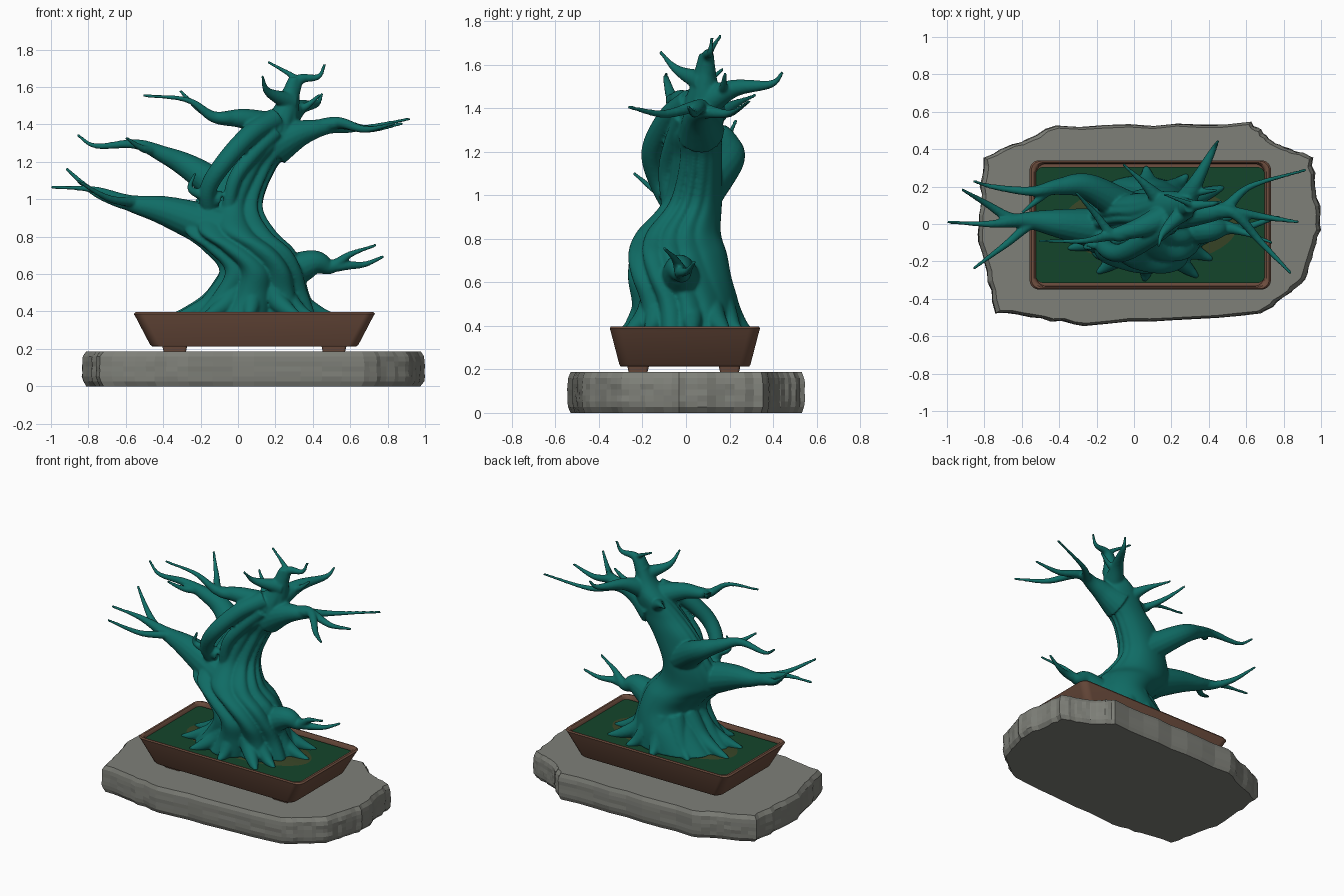
import bpy, bmesh, math, random
from mathutils import Vector

if "Cube" in bpy.data.objects:
    bpy.data.objects.remove(bpy.data.objects["Cube"])
random.seed(4)
TAU = 2 * math.pi


def material(name, *rgb):
    m = bpy.data.materials.new(name)
    m.diffuse_color = (*rgb, 1)
    m.use_nodes = True
    m.node_tree.nodes["Principled BSDF"].inputs["Base Color"].default_value = m.diffuse_color
    return m


def loft(bm, rings):
    """Skin closed rings of points and cap both ends."""
    vs = [[bm.verts.new(p) for p in r] for r in rings]
    n = len(vs[0])
    for a, b in zip(vs, vs[1:]):
        for i in range(n):
            j = (i + 1) % n
            bm.faces.new((a[i], a[j], b[j], b[i]))
    bm.faces.new(vs[0][::-1])
    bm.faces.new(vs[-1])


def finish(bm, name, mat, smooth=True):
    bmesh.ops.recalc_face_normals(bm, faces=bm.faces)
    me = bpy.data.meshes.new(name)
    bm.to_mesh(me)
    bm.free()
    me.materials.append(mat)
    ob = bpy.data.objects.new(name, me)
    bpy.context.collection.objects.link(ob)
    if smooth:
        bpy.ops.object.select_all(action='DESELECT')
        ob.select_set(True)
        bpy.context.view_layer.objects.active = ob
        bpy.ops.object.shade_smooth_by_angle(angle=math.radians(40))
    return ob


def spline(pts, n=8):
    """Catmull-Rom through points of any dimension."""
    p = [tuple(2 * a - b for a, b in zip(pts[0], pts[1]))] + list(pts)
    p.append(tuple(2 * a - b for a, b in zip(pts[-1], pts[-2])))
    out = []
    for k in range(1, len(p) - 2):
        for s in range(n):
            t = s / n
            out.append(tuple(0.5 * (2 * b + (c - a) * t + (2 * a - 5 * b + 4 * c - d) * t * t
                                    + (3 * b - a - 3 * c + d) * t ** 3)
                             for a, b, c, d in zip(*p[k - 1:k + 3])))
    return out + [pts[-1]]


def tube(bm, pts, r0, r1=.009, power=1.1, seg=16):
    """Tapered tube; returns its centre line and radii."""
    path = [Vector(p) for p in spline(pts)]
    last = path[1] - path[0]
    side = last.orthogonal().normalized()
    rings, radii = [], []
    for i, c in enumerate(path):
        d = (path[min(i + 1, len(path) - 1)] - path[max(i - 1, 0)]).normalized()
        side = last.rotation_difference(d) @ side
        last, up = d, d.cross(side)
        radii.append(r1 + (r0 - r1) * (1 - i / (len(path) - 1)) ** power)
        rings.append([c + radii[-1] * (math.cos(a) * side + math.sin(a) * up)
                      for a in (TAU * k / seg for k in range(seg))])
    loft(bm, rings)
    return path, radii


def branch(bm, r0, pts, *twigs):
    """Limb with twigs (t, x, y, z): each leaves along the limb, then bends up to its tip."""
    path, radii = tube(bm, pts, r0, power=1.8)
    for t, *tip in twigs:
        i = int(t * (len(path) - 2))
        start, tip = path[i], Vector(tip)
        reach = (tip - start).length
        bend = start + (path[i + 1] - start).normalized() * reach * .3
        dip = bend.lerp(tip, .5) - Vector((0, 0, .06 * reach))
        tube(bm, [start, bend, dip, tip], min(radii[i] * .85, .045), power=1.2)


def rounded_rect(hx, hy, r, z, cx=.087, cy=-.005):
    pts = []
    for q, (sx, sy) in enumerate(((1, 1), (-1, 1), (-1, -1), (1, -1))):
        for k in range(9):
            # alternate quadrants sweep so the outline stays in order
            a = TAU / 4 * (q + k / 8)
            pts.append((cx + sx * (hx - r) + r * math.cos(a), cy + sy * (hy - r) + r * math.sin(a), z))
    return pts


teal = material("teal", .005, .15, .13)
clay = material("clay", .16, .078, .05)
stone = material("stone", .21, .215, .19)

# stone slab: chipped outline, stepped sides
corners = [(-.8, .36), (-.42, .52), (.62, .54), (.76, .43), (.95, .36), (1, 0), (.92, -.29),
           (.68, -.485), (-.26, -.54), (-.74, -.47), (-.84, -.05)]
outline = []
for (ax, ay), (bx, by) in zip(corners, corners[1:] + corners[:1]):
    for k in range(8):
        t = k / 8
        outline.append((ax + (bx - ax) * t + random.uniform(-.008, .008),
                        ay + (by - ay) * t + random.uniform(-.008, .008)))
rings = []
for k in range(8):
    h = k / 7
    s = 1 - .025 * abs(2 * h - 1) ** 5
    rings.append([(.08 + (x - .08) * w, y * w, .187 * h)
                  for x, y in outline for w in (s + random.uniform(-.004, .004),)])
bm = bmesh.new()
loft(bm, rings)
finish(bm, "stone_slab", stone, False)

# tray pot with rim
bm = bmesh.new()
loft(bm, [rounded_rect(h, h - .3 + .05 * (.645 - h) / .1, .05, z) for h, z in (
    (.545, .213), (.557, .222), (.638, .377), (.645, .387), (.636, .396), (.622, .396), (.613, .388), (.608, .36))])
finish(bm, "pot", clay)

# pot feet
bm = bmesh.new()
for fx in (-.338, .513):
    for fy in (-.22, .2):
        loft(bm, [rounded_rect(.06, .043, .012, .186, fx, fy), rounded_rect(.069, .052, .014, .225, fx, fy)])
finish(bm, "pot_feet", clay)

# soil: mossy bed and an earthy mound under the trunk
bm = bmesh.new()
loft(bm, [rounded_rect(.612, .31, .04, z) for z in (.355, .372)])
finish(bm, "moss_bed", material("moss", .007, .06, .024))
bm = bmesh.new()
loft(bm, [[(.087 + .5 * s * math.cos(a), .23 * s * math.sin(a), .388 - .018 * s * s)
           for a in (TAU * k / 48 for k in range(48))] for s in (1, .8, .6, .4)])
finish(bm, "earth_mound", material("earth", .04, .06, .02))

# trunk: centre x, y, height, half widths; grooves run down the front
bm = bmesh.new()
trunk = [(.06, .01, .37, .35, .245), (.1, 0, .5, .265, .235), (.125, -.03, .62, .215, .23), (.06, -.04, .73, .235, .22),
         (-.04, -.03, .83, .24, .185), (-.045, .035, .97, .18, .13), (.04, .06, 1.16, .16, .11),
         (.14, .06, 1.28, .15, .11), (.205, .08, 1.4, .11, .1), (.26, .085, 1.5, .065, .065), (.3, .09, 1.65, .03, .03)]
rings = []
for cx, cy, z, rx, ry in spline(trunk):
    ring = []
    for k in range(160):
        a = TAU * k / 160
        front = max(0, .5 - .6 * math.sin(a)) * max(0, min(1, (1.5 - z) / .3))
        twist = a + .6 * z + .1 * math.sin(9 * z)
        groove = abs(math.sin(5.5 * twist + .9 * math.sin(2 * a))) ** .8 - .62
        s = 1 + .2 * front * groove + .04 * math.sin(3 * a + 5 * z)
        ring.append((cx + rx * s * math.cos(a), cy + ry * s * math.sin(a), z))
    rings.append(ring)
loft(bm, rings)

# surface roots
for k in range(11):
    a = TAU * (k + random.uniform(-.3, .3)) / 11
    ca, sa, s = math.cos(a), math.sin(a), random.uniform(.92, 1.08)
    tube(bm, [(.09 + f * ca, g * sa, z) for f, g, z in (
        (.12, .14, .58), (.23, .2, .46), (.35 * s, .255 * s, .395), (.46 * s, .31 * s, .366))], .075, .01, .8)

# left limbs: lower, middle (behind), upper
branch(bm, .13, [(-.08, -.04, .83), (-.38, 0, .935), (-.58, .02, .98), (-.77, 0, 1.05), (-1, .01, 1.065)],
       (.42, -.92, .185, 1.165), (.25, -.86, -.24, 1.1))
branch(bm, .1, [(-.04, .08, 1.02), (-.25, .2, 1.165), (-.4, .2, 1.24), (-.55, .175, 1.295), (-.76, .2, 1.285),
                (-.86, .23, 1.345)], (.35, -.6, .06, 1.33))
branch(bm, .085, [(.2, .05, 1.38), (.03, -.02, 1.43), (-.13, -.06, 1.44), (-.27, -.09, 1.53), (-.51, -.09, 1.555)],
       (.3, -.31, .17, 1.58))
branch(bm, .06, [(.16, .1, 1.34), (.06, .21, 1.41), (-.06, .32, 1.46)])

# deadwood strands down the left front
tube(bm, [(.2, .02, 1.43), (.07, -.08, 1.35), (-.07, -.155, 1.2), (-.16, -.12, 1.05), (-.15, -.04, .9)], .06, .042)
tube(bm, [(.2, -.01, 1.36), (.08, -.06, 1.24), (-.02, -.09, 1.1), (-.06, -.07, .9)], .045, .035)
branch(bm, .045, [(-.1, -.08, 1), (-.25, -.12, 1.05), (-.23, -.13, 1.14)])

# right limbs: upper, lower
branch(bm, .11, [(.2, .07, 1.29), (.34, .06, 1.355), (.48, .08, 1.385), (.62, .2, 1.375), (.92, .29, 1.43)],
       (.3, .84, -.265, 1.405), (.35, .88, .01, 1.405))
branch(bm, .11, [(.22, -.02, .58), (.4, -.03, .66), (.5, -.02, .64), (.6, -.05, .705), (.74, -.1, .755)],
       (.5, .78, .04, .695))

# crown
branch(bm, .05, [(.28, .09, 1.56), (.31, .1, 1.64), (.16, .16, 1.735)])
branch(bm, .05, [(.28, .09, 1.56), (.33, .1, 1.64), (.43, .11, 1.655), (.465, .12, 1.725)])
branch(bm, .055, [(.28, .08, 1.52), (.16, -.04, 1.575), (.13, -.12, 1.66)])
branch(bm, .075, [(.25, .08, 1.42), (.33, .22, 1.49), (.42, .39, 1.51), (.45, .445, 1.565)],
       (.1, .44, .18, 1.56))

# fuse trunk, roots and limbs into one smooth tree
tree = finish(bm, "tree", teal)
fuse = tree.modifiers.new("fuse", 'REMESH')
fuse.mode = 'VOXEL'
fuse.voxel_size = .008
fuse.use_smooth_shade = True
soft = tree.modifiers.new("soften", 'SMOOTH')
soft.factor = .5
soft.iterations = 4
